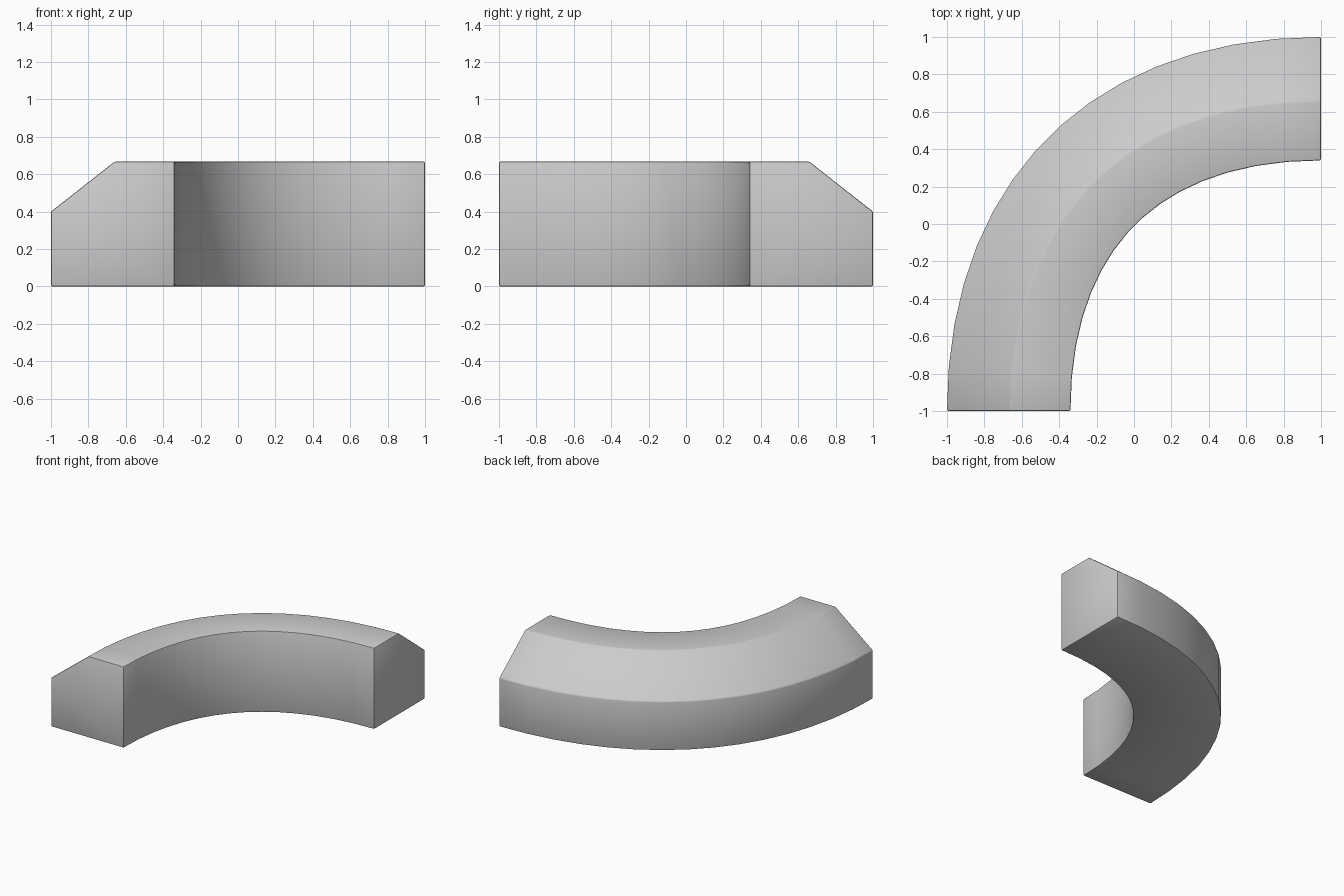
import bpy, bmesh, math
from mathutils import Vector

if "Cube" in bpy.data.objects:
    bpy.data.objects.remove(bpy.data.objects["Cube"])

# Bezier path of the outer edge, a quarter turn from front left to back right
SEGMENTS = 15
HANDLE = 1.23
P = [Vector(p) for p in ((-1, -1), (-1, -1 + HANDLE), (1 - HANDLE, 1), (1, 1))]

# Cross-section: (offset inward from outer edge, height)
PROFILE = [(0, 0), (0, 0.40), (0.34, 0.667), (0.66, 0.667), (0.66, 0)]


def path(t):
    u = 1 - t
    pos = P[0] * u**3 + P[1] * 3 * u * u * t + P[2] * 3 * u * t * t + P[3] * t**3
    tan = ((P[1] - P[0]) * u * u + (P[2] - P[1]) * 2 * u * t + (P[3] - P[2]) * t * t).normalized()
    return pos, Vector((tan.y, -tan.x))


# Sweep the chamfered section along the path
bm = bmesh.new()
rings = []
for i in range(SEGMENTS + 1):
    pos, inward = path(i / SEGMENTS)
    rings.append([bm.verts.new((*(pos + inward * d), z)) for d, z in PROFILE])
n = len(PROFILE)
for a, b in zip(rings, rings[1:]):
    for k in range(n):
        m = (k + 1) % n
        bm.faces.new((a[k], a[m], b[m], b[k]))
bm.faces.new(rings[0])
bm.faces.new(rings[-1])
bmesh.ops.recalc_face_normals(bm, faces=bm.faces[:])

# Tiny softened edges
sharp = [e for e in bm.edges if e.calc_face_angle(0) > math.radians(25)]
bmesh.ops.bevel(bm, geom=sharp, offset=0.008, offset_type='OFFSET',
                segments=2, profile=0.5, affect='EDGES')

mesh = bpy.data.meshes.new("curved_curb")
bm.to_mesh(mesh)
bm.free()
curb = bpy.data.objects.new("curved_curb", mesh)
bpy.context.collection.objects.link(curb)
bpy.context.view_layer.objects.active = curb
curb.select_set(True)
bpy.ops.object.shade_smooth_by_angle(angle=math.radians(25))
